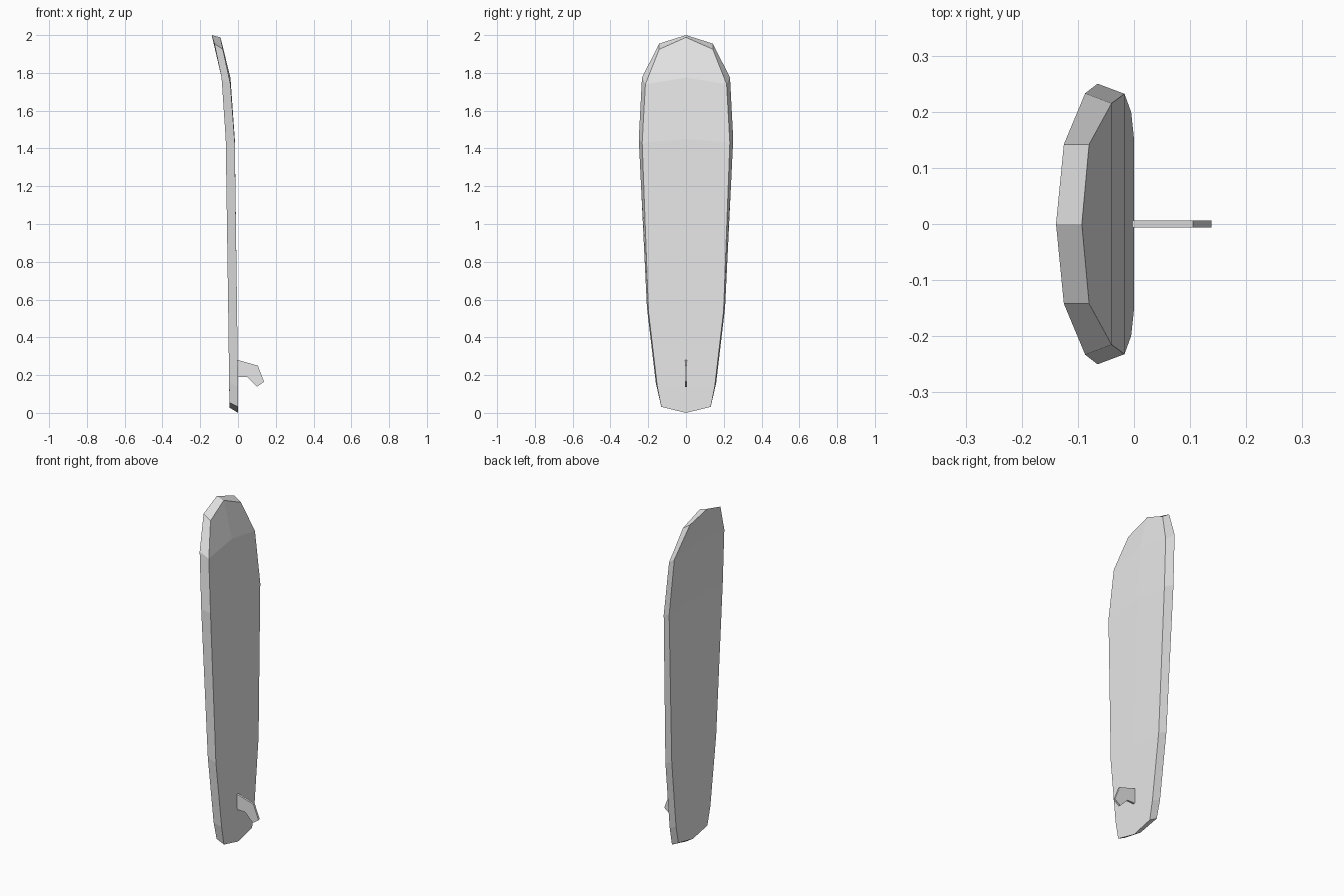
import bpy
import bmesh
from mathutils import Vector

cube = bpy.data.objects.get("Cube")
if cube:
    bpy.data.objects.remove(cube, do_unlink=True)

grey = bpy.data.materials.new("pale grey")
grey.use_nodes = True
grey.diffuse_color = (0.8, 0.8, 0.8, 1)
grey.node_tree.nodes["Principled BSDF"].inputs["Base Color"].default_value = (0.8, 0.8, 0.8, 1)


def finish(bm, name):
    bmesh.ops.remove_doubles(bm, verts=bm.verts, dist=0.0005)
    bmesh.ops.recalc_face_normals(bm, faces=bm.faces)
    mesh = bpy.data.meshes.new(name)
    bm.to_mesh(mesh)
    bm.free()
    mesh.materials.append(grey)
    obj = bpy.data.objects.new(name, mesh)
    bpy.context.collection.objects.link(obj)
    return obj


# Half outlines, nose to tail, as (x, y, z); centre points follow the stringer
deck_rim = [(-0.125, 0.142, 1.955), (-0.087, 0.233, 1.775), (-0.065, 0.25, 1.45),
            (-0.052, 0.207, 0.56), (-0.047, 0.16, 0.16), (-0.045, 0.135, 0.055)]
deck_mid = [(-0.139, 0, 2.0), (-0.087, 0, 1.8), (-0.065, 0, 1.46),
            (-0.052, 0, 0.56), (-0.047, 0, 0.16), (-0.045, 0, 0.028)]
base_rim = [(-0.08, 0.142, 1.925), (-0.04, 0.215, 1.74), (-0.017, 0.232, 1.43),
            (-0.005, 0.199, 0.54), (0, 0.152, 0.14), (0, 0.131, 0.032)]
base_mid = [(-0.093, 0, 1.988), (-0.04, 0, 1.775), (-0.017, 0, 1.45),
            (-0.005, 0, 0.54), (0, 0, 0.14), (0, 0, 0.0)]


def add_face(bm, points, side):
    bm.faces.new([bm.verts.new(Vector((x, y * side, z))) for x, y, z in points])


# Board: deck, underside and rails, built on both sides of the stringer
bm = bmesh.new()
for side in (1, -1):
    for rim, mid in ((deck_rim, deck_mid), (base_rim, base_mid)):
        add_face(bm, (mid[0], rim[0], rim[1], mid[1]), side)
        for i in range(1, 4):
            add_face(bm, (mid[i], rim[i], rim[i + 1], mid[i + 1]), side)
        add_face(bm, (mid[4], rim[4], rim[5], mid[5]), side)
    deck_edge = [deck_mid[0]] + deck_rim + [deck_mid[5]]
    base_edge = [base_mid[0]] + base_rim + [base_mid[5]]
    for i in range(len(deck_edge) - 1):
        add_face(bm, (deck_edge[i], deck_edge[i + 1], base_edge[i + 1], base_edge[i]), side)
finish(bm, "board")

# Fin: swept outline extruded across the board
bm = bmesh.new()
outline = [(-0.006, 0.28), (0.0, 0.28), (0.105, 0.25), (0.138, 0.165),
           (0.1, 0.138), (0.05, 0.19), (-0.006, 0.19)]
face = bm.faces.new([bm.verts.new((x, -0.006, z)) for x, z in outline])
result = bmesh.ops.extrude_face_region(bm, geom=[face])
moved = [v for v in result["geom"] if isinstance(v, bmesh.types.BMVert)]
bmesh.ops.translate(bm, verts=moved, vec=(0, 0.012, 0))
finish(bm, "fin")
